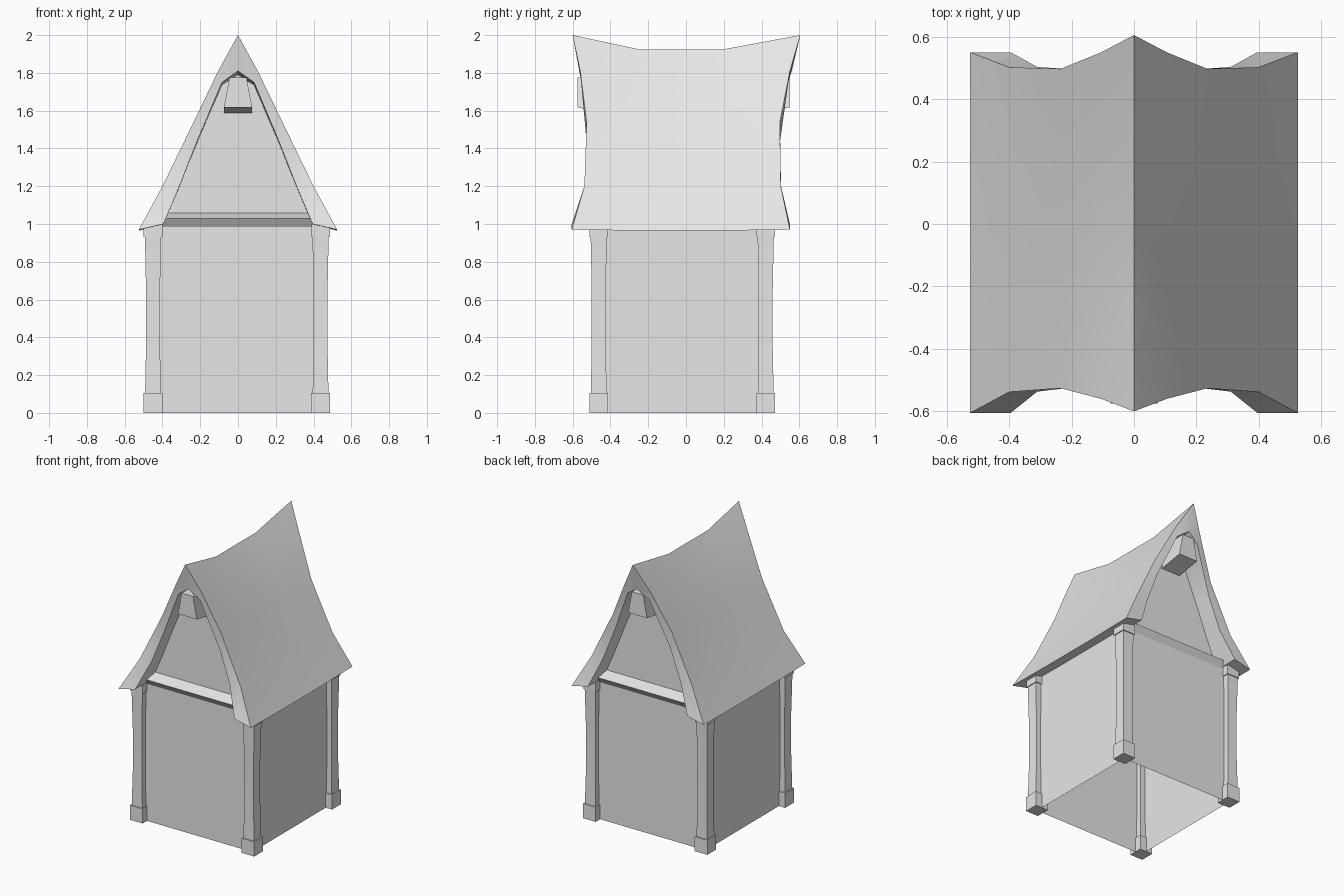
import bpy, bmesh, math

if "Cube" in bpy.data.objects:
    bpy.data.objects.remove(bpy.data.objects["Cube"], do_unlink=True)

grey = bpy.data.materials.new("plain_grey")
grey.use_nodes = True
COLOUR = (0.8, 0.8, 0.8, 1)
grey.diffuse_color = COLOUR
grey.node_tree.nodes["Principled BSDF"].inputs["Base Color"].default_value = COLOUR

# Centre lines of the four walls
LEFT, RIGHT, FRONT, BACK = -0.45, 0.437, -0.462, 0.422


def loft(name, rings, caps=True, closed=True, smooth=None):
    """Join successive rings of points with quads."""
    bm = bmesh.new()
    rows = [[bm.verts.new(p) for p in ring] for ring in rings]
    n = len(rows[0])
    for a, b in zip(rows, rows[1:]):
        for i in range(n if closed else n - 1):
            j = (i + 1) % n
            bm.faces.new((a[i], a[j], b[j], b[i]))
    if caps:
        bm.faces.new(rows[0][::-1])
        bm.faces.new(rows[-1])
    bmesh.ops.recalc_face_normals(bm, faces=bm.faces)
    mesh = bpy.data.meshes.new(name)
    bm.to_mesh(mesh)
    bm.free()
    mesh.materials.append(grey)
    obj = bpy.data.objects.new(name, mesh)
    bpy.context.collection.objects.link(obj)
    if smooth:
        bpy.ops.object.select_all(action='DESELECT')
        obj.select_set(True)
        bpy.context.view_layer.objects.active = obj
        bpy.ops.object.shade_smooth_by_angle(angle=math.radians(smooth))
    return obj


def square(x, y, z, h):
    return [(x + sx * h, y + sy * h, z)
            for sx, sy in ((-1, -1), (1, -1), (1, 1), (-1, 1))]


# Walls: an open box
loft("walls", [[(LEFT, FRONT, z), (RIGHT, FRONT, z), (RIGHT, BACK, z), (LEFT, BACK, z)]
               for z in (0, 1.0)], caps=False)

# Corner posts with foot, waisted shaft and cap
for xname, x in (("right", LEFT), ("left", RIGHT)):
    for yname, y in (("front", FRONT), ("back", BACK)):
        tag = f"{yname}_{xname}"
        loft(f"post_foot_{tag}", [square(x, y, z, 0.05) for z in (0, 0.105)])
        loft(f"post_shaft_{tag}", [square(x, y, z, h) for z, h in
             ((0.1, 0.042), (0.35, 0.037), (0.65, 0.037), (0.94, 0.043))], smooth=30)
        loft(f"post_cap_{tag}", [square(x, y, z, 0.049) for z in (0.93, 1.0)])

# Roof half section: x, z, sag at mid length, front y, back y
OUTER = [(0.525, 0.97, 0.005, -0.605, 0.55), (0.40, 1.20, 0.015, -0.538, 0.502),
         (0.235, 1.54, 0.03, -0.526, 0.497), (0.105, 1.81, 0.055, -0.56, 0.55),
         (0, 2.0, 0.075, -0.6, 0.605)]
INNER = [(0.395, 1.0, 0.005, -0.605, 0.55), (0.31, 1.20, 0.01, -0.537, 0.503),
         (0.22, 1.43, 0.02, -0.526, 0.497), (0.085, 1.75, 0.03, -0.553, 0.54),
         (0, 1.81, 0.04, -0.565, 0.56)]


def mirrored(half):
    return [(-p[0],) + p[1:] for p in half] + half[-2::-1]


section = mirrored(OUTER) + mirrored(INNER)[::-1]
roof_rings = [
    [(x, yf, z) for x, z, sag, yf, yb in section],
    [(x, -0.25, z - sag) for x, z, sag, yf, yb in section],
    [(x, 0.2, z - sag) for x, z, sag, yf, yb in section],
    [(x, yb, z) for x, z, sag, yf, yb in section]]
roof = loft("roof", roof_rings, caps=False, smooth=35)

# Rim strips closing the two roof ends, with the ridge and eaves kept sharp
for name, ring in (("front_roof_rim", roof_rings[0]), ("back_roof_rim", roof_rings[-1])):
    loft(name, [ring[:9], ring[:8:-1]], caps=False, closed=False, smooth=25)

# Gable panels, tie beams and ridge beam ends
for name, wall, s, tip in (("front", FRONT, -1, -0.575), ("back", BACK, 1, 0.55)):
    panel = wall - s * 0.05
    loft(f"{name}_gable", [[(-w, panel, z), (w, panel, z)] for w, z in
         ((0.43, 1.0), (0.245, 1.43), (0.08, 1.79), (0.01, 1.84))],
         caps=False, closed=False)
    loft(f"{name}_tie_beam", [[(x, wall, 0.985), (x, wall + s * 0.03, 1.03),
         (x, panel, 1.058), (x, panel, 0.985)] for x in (-0.40, 0.40)])
    loft(f"{name}_ridge_beam_end", [[(-0.075, y, low), (0.075, y, low),
         (0.045, y, 1.775), (-0.045, y, 1.775)]
         for y, low in ((tip, 1.617), (panel - s * 0.02, 1.583))])
